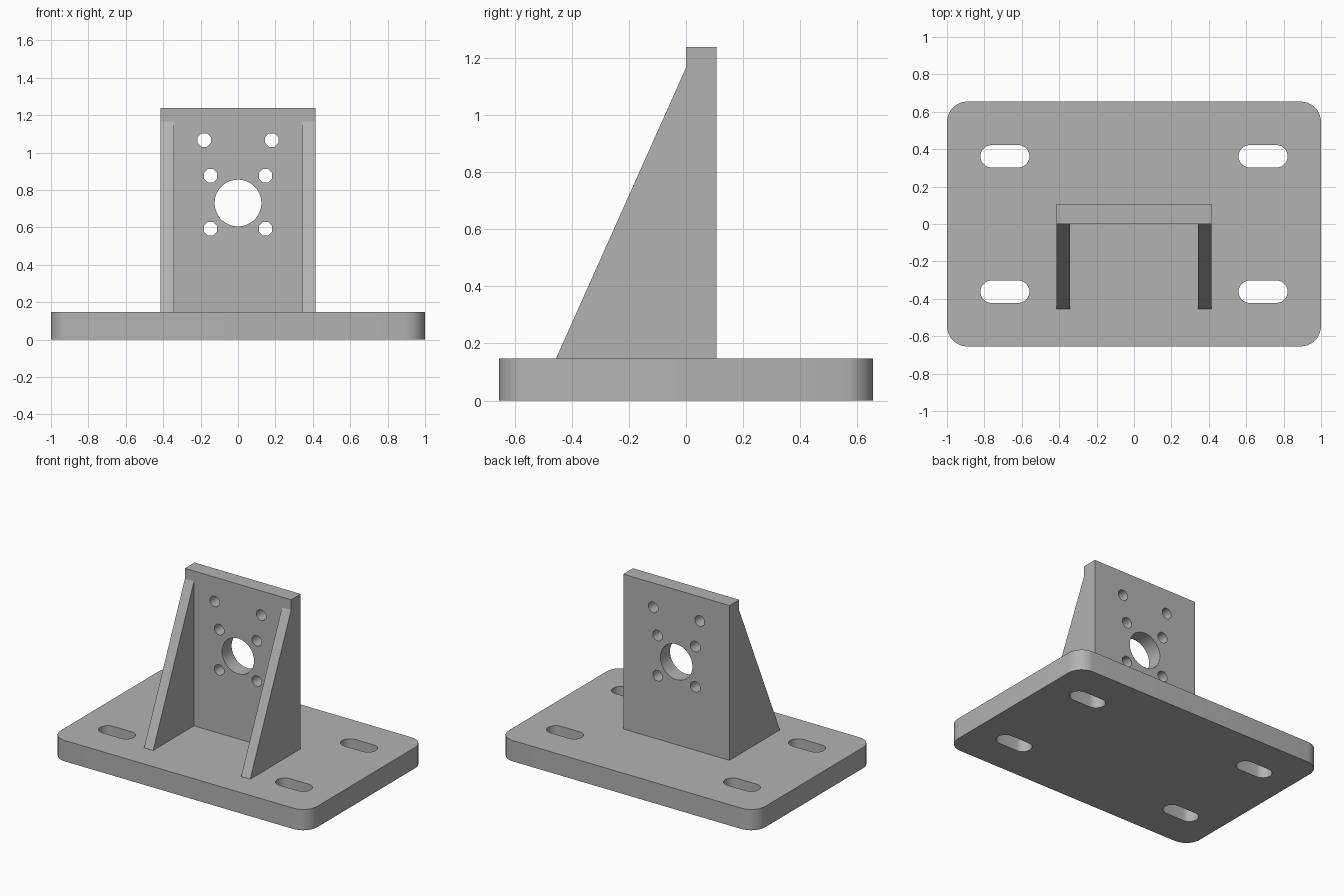
import bpy, math
from mathutils import Matrix

if "Cube" in bpy.data.objects:
    bpy.data.objects.remove(bpy.data.objects["Cube"])

grey = bpy.data.materials.new("grey_metal")
grey.diffuse_color = (0.45, 0.45, 0.45, 1)
grey.use_nodes = True
grey.node_tree.nodes["Principled BSDF"].inputs["Base Color"].default_value = grey.diffuse_color


def rounded(cx, cy, hx, hy, r, n):
    """Rounded rectangle outline; n segments per corner."""
    pts = []
    for i, (sx, sy) in enumerate([(1, 1), (-1, 1), (-1, -1), (1, -1)]):
        for k in range(n + 1):
            a = math.pi / 2 * (i + k / n)
            pts.append((cx + sx * (hx - r) + r * math.cos(a),
                        cy + sy * (hy - r) + r * math.sin(a)))
    return pts


def circle(cx, cy, r, n):
    return [(cx + r * math.cos(2 * math.pi * (k + 0.5) / n),
             cy + r * math.sin(2 * math.pi * (k + 0.5) / n)) for k in range(n)]


def plate(name, loops, thickness, matrix, angle=50):
    """Extrude an outline with holes, centred on its own plane."""
    cu = bpy.data.curves.new(name, 'CURVE')
    cu.dimensions = '2D'
    cu.fill_mode = 'BOTH'
    cu.extrude = thickness / 2
    for loop in loops:
        s = cu.splines.new('POLY')
        s.points.add(len(loop) - 1)
        for p, (x, y) in zip(s.points, loop):
            p.co = (x, y, 0, 1)
        s.use_cyclic_u = True
    ob = bpy.data.objects.new(name, cu)
    bpy.context.collection.objects.link(ob)
    bpy.ops.object.select_all(action='DESELECT')
    ob.select_set(True)
    bpy.context.view_layer.objects.active = ob
    bpy.ops.object.convert(target='MESH')
    ob = bpy.context.object
    ob.name = name
    ob.data.transform(matrix)
    # weld caps to walls
    bpy.ops.object.mode_set(mode='EDIT')
    bpy.ops.mesh.select_all(action='SELECT')
    bpy.ops.mesh.remove_doubles(threshold=0.0005)
    bpy.ops.mesh.normals_make_consistent(inside=False)
    bpy.ops.object.mode_set(mode='OBJECT')
    bpy.ops.object.shade_smooth_by_angle(angle=math.radians(angle))
    ob.data.materials.clear()
    ob.data.materials.append(grey)
    return ob


BASE_T, WALL_T, RIB_T = 0.147, 0.107, 0.071
HALF_W, TOP = 0.414, 1.238

# base plate with four mounting slots
slots = [rounded(sx * 0.69, sy * 0.362, 0.131, 0.06, 0.0599, 8)
         for sx in (-1, 1) for sy in (-1, 1)]
plate("base_plate", [rounded(0, 0, 1, 0.655, 0.11, 8)] + slots, BASE_T,
      Matrix.Translation((0, 0, BASE_T / 2)))

# upright wall with shaft opening and bolt holes (drawn in x-z)
holes = [circle(0, 0.73, 0.125, 40)]
for sx in (-1, 1):
    for x, z in ((0.147, 0.593), (0.147, 0.877), (0.181, 1.067)):
        holes.append(circle(sx * x, z, 0.039, 8))
wall = [(-HALF_W, BASE_T), (HALF_W, BASE_T), (HALF_W, TOP), (-HALF_W, TOP)]
plate("upright_wall", [wall] + holes, WALL_T,
      Matrix.Translation((0, WALL_T / 2, 0)) @ Matrix.Rotation(math.pi / 2, 4, 'X'))

# triangular side ribs (drawn in y-z)
to_yz = Matrix(((0, 0, 1, 0), (1, 0, 0, 0), (0, 1, 0, 0), (0, 0, 0, 1)))
for side, sx in (("left", -1), ("right", 1)):
    plate(side + "_rib", [[(-0.455, BASE_T), (0, BASE_T), (0, 1.165)]], RIB_T,
          Matrix.Translation((sx * (HALF_W - RIB_T / 2), 0, 0)) @ to_yz, 20)
